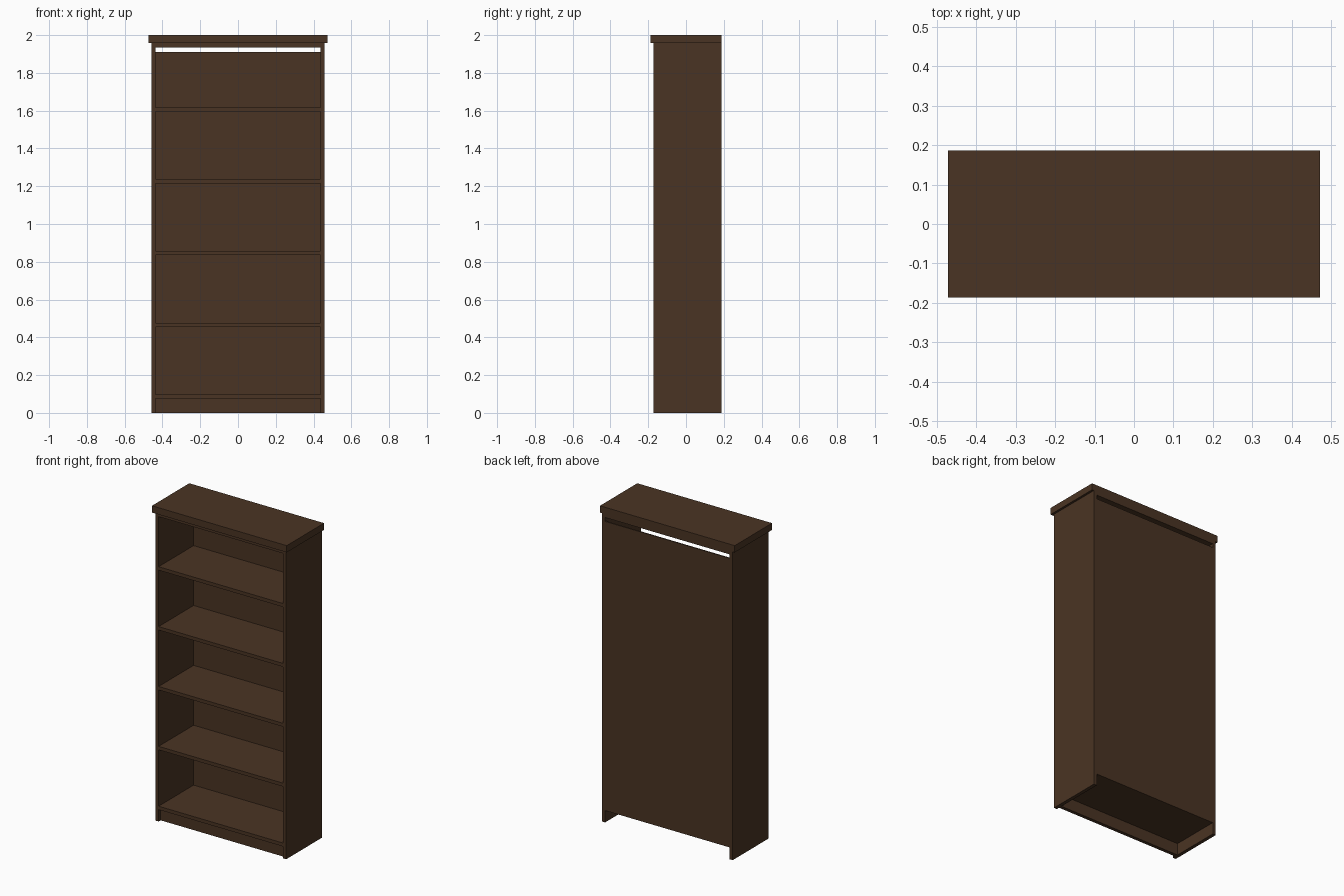
import bpy

cube = bpy.data.objects.get("Cube")
if cube:
    bpy.data.objects.remove(cube, do_unlink=True)

wood = bpy.data.materials.new("dark_brown_wood")
wood.use_nodes = True
colour = (0.0685, 0.0343, 0.0168, 1)
wood.diffuse_color = colour
wood.node_tree.nodes["Principled BSDF"].inputs["Base Color"].default_value = colour


def board(name, x, y, z):
    """Flat board filling the given (low, high) ranges."""
    spans = (x, y, z)
    bpy.ops.mesh.primitive_cube_add(size=1, location=[(a + b) / 2 for a, b in spans])
    ob = bpy.context.object
    ob.name = name
    ob.scale = [b - a for a, b in spans]
    bpy.ops.object.transform_apply(location=False, rotation=False, scale=True)
    ob.data.materials.append(wood)
    return ob


BOARD = 0.022                 # board thickness
OUTER = 0.459                 # half width over the sides
INNER = OUTER - BOARD
FRONT, BACK = -0.172, 0.187
BACK_FACE = BACK - 0.008      # inner face of the thin back panel
CAP = 1.957                   # underside of the top cap
inside = (-INNER, INNER)

# Overhanging top cap and the rail board beneath it
board("top_cap", (-0.473, 0.473), (-0.187, BACK), (CAP, 2))
board("top_board", inside, (FRONT, BACK), (CAP - BOARD, CAP))

# Side panels
board("left_side", (INNER, OUTER), (FRONT, BACK), (0, CAP))
board("right_side", (-OUTER, -INNER), (FRONT, BACK), (0, CAP))

# Evenly spaced shelves, the lowest resting on the kick board
KICK = 0.075
for i in range(5):
    z = KICK + i * 0.38
    board(f"shelf_{i + 1}", inside, (FRONT, BACK_FACE), (z, z + BOARD))

# Recessed kick board, and back panel that stops short of the top
board("kick_board", inside, (FRONT + 0.02, FRONT + 0.02 + BOARD), (0, KICK))
board("back_panel", inside, (BACK_FACE, BACK), (KICK, 1.91))
